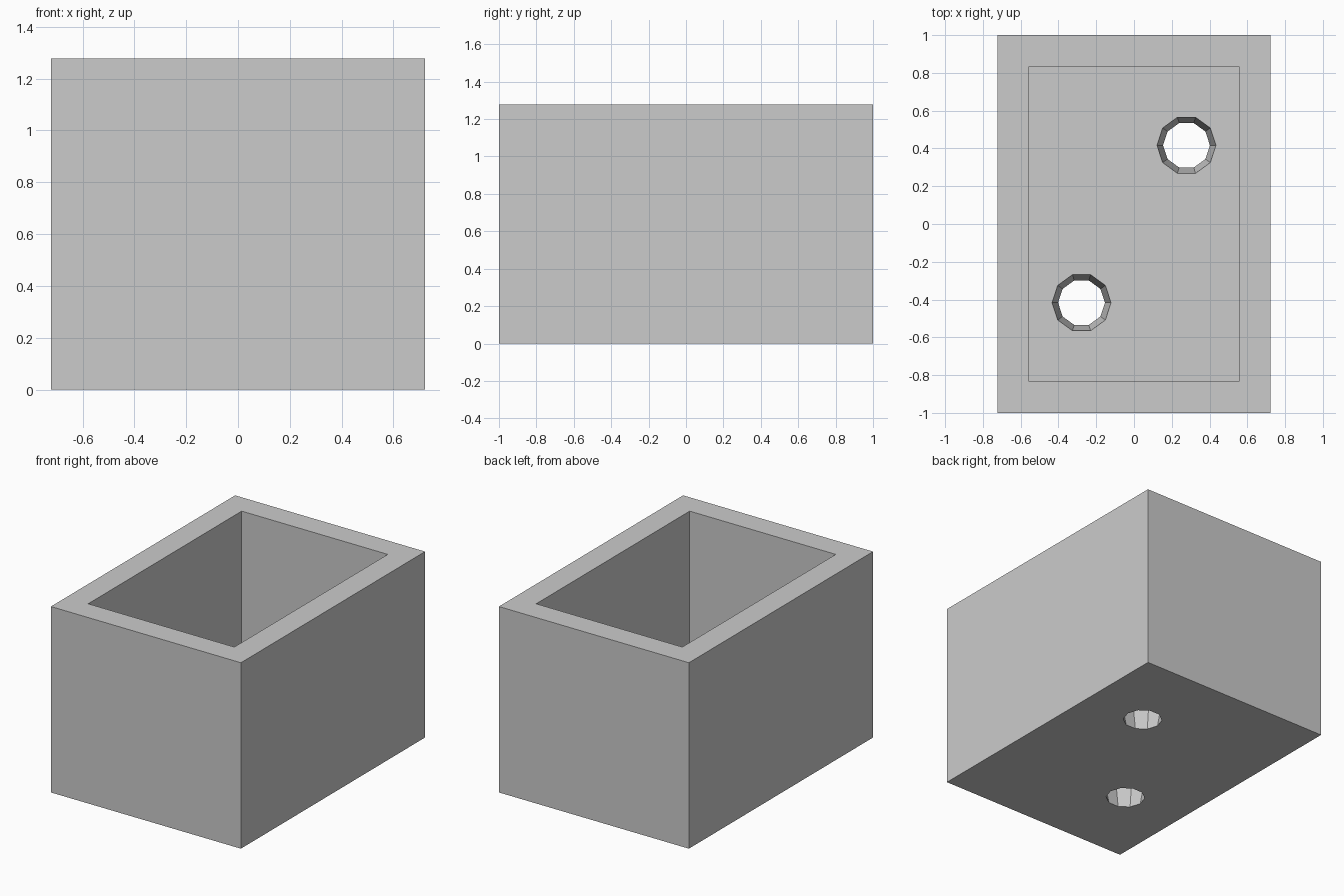
import bpy
import bmesh
from math import pi
from mathutils import Matrix

if "Cube" in bpy.data.objects:
    bpy.data.objects.remove(bpy.data.objects["Cube"], do_unlink=True)

U = 1 / 18                      # design unit
WIDTH, LENGTH, HEIGHT = 26 * U, 36 * U, 23 * U
WALL = 3 * U                    # wall and floor thickness
HOLE_BOTTOM, HOLE_TOP = 0.124, 0.156

grey = bpy.data.materials.new("light grey")
grey.use_nodes = True
colour = (0.6, 0.6, 0.6, 1)
grey.diffuse_color = colour
grey.node_tree.nodes["Principled BSDF"].inputs["Base Color"].default_value = colour


def make_object(name, bm):
    mesh = bpy.data.meshes.new(name)
    bm.to_mesh(mesh)
    bm.free()
    mesh.materials.append(grey)
    obj = bpy.data.objects.new(name, mesh)
    bpy.context.collection.objects.link(obj)
    return obj


# Open box: a block whose top is inset and pushed down to the floor
bm = bmesh.new()
bmesh.ops.create_cube(bm, size=1)
bmesh.ops.scale(bm, vec=(WIDTH, LENGTH, HEIGHT), verts=bm.verts)
bmesh.ops.translate(bm, vec=(0, 0, HEIGHT / 2), verts=bm.verts)
bm.normal_update()
top = max(bm.faces, key=lambda f: f.calc_center_median().z)
bmesh.ops.inset_region(bm, faces=[top], thickness=WALL, use_even_offset=True)
well = bmesh.ops.extrude_discrete_faces(bm, faces=[top])["faces"][0]
bmesh.ops.translate(bm, vec=(0, 0, WALL - HEIGHT), verts=well.verts)
bmesh.ops.recalc_face_normals(bm, faces=bm.faces)
box = make_object("planter_box", bm)

# Two ten-sided tapered drain holes, diagonally opposite in the floor
slope = HOLE_TOP - HOLE_BOTTOM
for side, name in ((1, "back_hole_cutter"), (-1, "front_hole_cutter")):
    bm = bmesh.new()
    # The quarter turn points a corner along x
    bmesh.ops.create_cone(
        bm, cap_ends=True, segments=10, depth=WALL * 2,
        radius1=HOLE_BOTTOM - slope / 2, radius2=HOLE_TOP + slope / 2,
        matrix=Matrix.Translation((side * 5 * U, side * 7.5 * U, WALL / 2))
        @ Matrix.Rotation(pi / 2, 4, "Z"))
    cutter = make_object(name, bm)
    cutter.hide_render = True
    cutter.hide_viewport = True
    cut = box.modifiers.new(name, "BOOLEAN")
    cut.operation = "DIFFERENCE"
    cut.solver = "EXACT"
    cut.object = cutter
